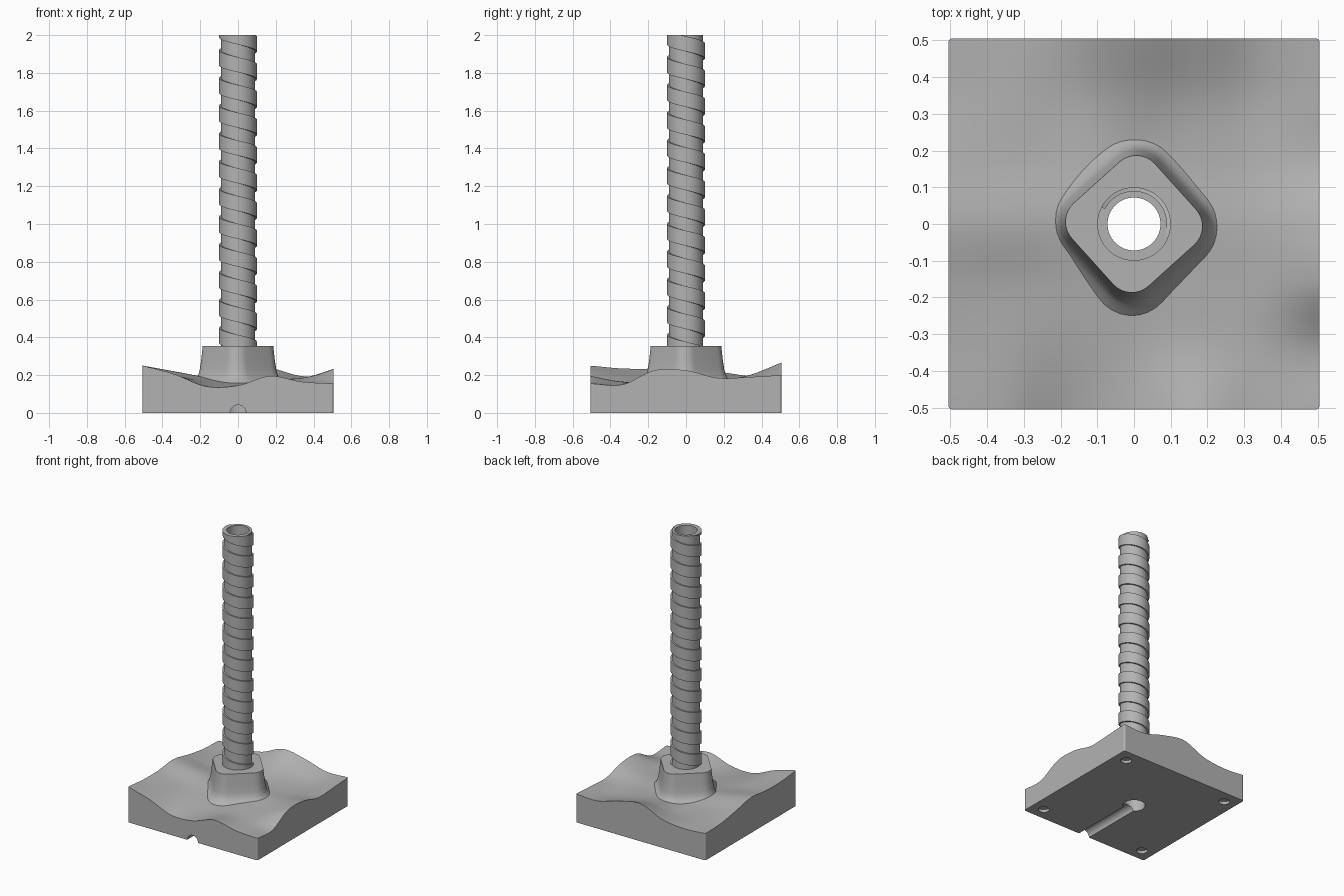
import bpy, bmesh, math
from math import pi, cos, sin

if "Cube" in bpy.data.objects:
    bpy.data.objects.remove(bpy.data.objects["Cube"], do_unlink=True)

HALF, BORE, TUBE_R, RIDGE_R, TOP = 0.505, 0.072, 0.09, 0.1, 2.0
SHOULDER = 0.355
PITCH = 0.147

grey = bpy.data.materials.new("plain grey")
grey.use_nodes = True
grey.diffuse_color = (0.45, 0.45, 0.45, 1)
grey.node_tree.nodes["Principled BSDF"].inputs["Base Color"].default_value = grey.diffuse_color


def finish(bm, name, material=True):
    bmesh.ops.recalc_face_normals(bm, faces=bm.faces)
    mesh = bpy.data.meshes.new(name)
    bm.to_mesh(mesh)
    bm.free()
    obj = bpy.data.objects.new(name, mesh)
    bpy.context.collection.objects.link(obj)
    if material:
        mesh.materials.append(grey)
    return obj


def smooth(obj):
    bpy.ops.object.select_all(action='DESELECT')
    obj.select_set(True)
    bpy.context.view_layer.objects.active = obj
    bpy.ops.object.shade_smooth_by_angle(angle=math.radians(35))


def loft(bm, rings, closed_path=False):
    """Skin a list of closed rings of points; returns rings of vertices."""
    vs = [[bm.verts.new(p) for p in ring] for ring in rings]
    n = len(vs[0])
    pairs = list(zip(vs, vs[1:])) + ([(vs[-1], vs[0])] if closed_path else [])
    for a, b in pairs:
        for i in range(n):
            j = (i + 1) % n
            bm.faces.new((a[i], a[j], b[j], b[i]))
    return vs


def cutter(name, radius, depth, location, lying=False):
    bm = bmesh.new()
    bmesh.ops.create_cone(bm, cap_ends=True, segments=64, radius1=radius,
                          radius2=radius, depth=depth)
    obj = finish(bm, name, material=False)
    obj.location = location
    if lying:
        obj.rotation_euler.x = pi / 2
    obj.hide_render = True
    obj.hide_viewport = True
    obj.display_type = 'WIRE'
    return obj


def cut(obj, tool):
    mod = obj.modifiers.new(tool.name, 'BOOLEAN')
    mod.operation = 'DIFFERENCE'
    mod.solver = 'EXACT'
    mod.object = tool


# Rolling ground heights in hundredths, front row first, left to right
HEIGHTS = [
    [25, 20.5, 14, 14.5, 19.5, 16.5, 15.5],
    [23.5, 20, 16, 15, 16.5, 16, 15],
    [23.5, 20, 17.5, 16.5, 17, 17.5, 22.5],
    [25, 22, 19, 18, 18, 18.5, 22.5],
    [22, 19, 17, 17, 17.5, 17, 18.5],
    [19.5, 18, 17, 20, 19, 17, 19],
    [19, 18, 20, 26.5, 24, 19.5, 20],
]


def spline(values, t):
    """Catmull-Rom through evenly spaced values, t from 0 to 1."""
    t = min(max(t, 0), 1) * (len(values) - 1)
    i = min(int(t), len(values) - 2)
    f = t - i
    b, c = values[i], values[i + 1]
    a = values[i - 1] if i else 2 * b - c
    d = values[i + 2] if i + 2 < len(values) else 2 * c - b
    return b + f / 2 * (c - a + f * (2 * a - 5 * b + 4 * c - d + f * (3 * (b - c) + d - a)))


def ground(x, y):
    u, v = (x / HALF + 1) / 2, (y / HALF + 1) / 2
    return spline([spline(row, u) for row in HEIGHTS], v) / 100


# Square base with rolling top
bm = bmesh.new()
bmesh.ops.create_grid(bm, x_segments=60, y_segments=60, size=HALF)
rim = [e for e in bm.edges if e.is_boundary]
walls = bmesh.ops.extrude_edge_only(bm, edges=rim)["geom"]
low = {g for g in walls if isinstance(g, bmesh.types.BMVert)}
for v in bm.verts:
    v.co.z = 0 if v in low else ground(v.co.x, v.co.y)
bmesh.ops.contextual_create(bm, geom=[e for e in bm.edges if e.is_boundary])
corners = [e for e in bm.edges if all(abs(abs(c) - HALF) < 1e-4
           for v in e.verts for c in v.co.xy)]
bmesh.ops.bevel(bm, geom=corners, offset=0.01, segments=3, profile=0.5, affect='EDGES')
base = finish(bm, "ground_base")


# Tapered pedestal with rounded corners and a flared foot
def rounded_square(grow, z):
    radius, steps, turn = 0.068 + grow, 8, math.radians(42)
    pts = []
    for q in range(4):
        mid = turn + q * pi / 2 + pi / 4
        cx, cy = 0.084 * 2 ** 0.5 * cos(mid), 0.084 * 2 ** 0.5 * sin(mid)
        for k in range(steps + 1):
            a = mid - pi / 4 + k / steps * pi / 2
            pts.append((cx + radius * cos(a), cy + radius * sin(a), z))
    return pts


bm = bmesh.new()
flare = [(0.07, 0.15), (0.05, 0.17), (0.034, 0.185), (0.023, 0.203), (0.016, 0.23),
         (0.009, 0.275), (0, SHOULDER)]
rings = loft(bm, [rounded_square(g, z) for g, z in flare])
bm.faces.new(rings[0])
bm.faces.new(rings[-1])
pedestal = finish(bm, "pedestal")

# Bore, cable groove to the front and four foot recesses
bore = cutter("bore_cutter", BORE, 1.0, (0, 0, 0.2))
groove = cutter("groove_cutter", 0.042, 0.7, (0, -0.35, 0), lying=True)
cut(base, bore)
cut(pedestal, bore)
cut(base, groove)
for sx in (-1, 1):
    for sy in (-1, 1):
        cut(base, cutter("foot_recess_cutter", 0.036, 0.04, (sx * 0.415, sy * 0.415, 0)))
smooth(base)
smooth(pedestal)

# Hollow upright tube
bm = bmesh.new()
section = [(BORE, SHOULDER), (TUBE_R, SHOULDER), (TUBE_R, TOP), (BORE, TOP)]
loft(bm, [[(r * cos(a), r * sin(a), z) for r, z in section]
          for a in (2 * pi * i / 64 for i in range(64))], closed_path=True)
smooth(finish(bm, "tube"))

# Raised ridge winding round the tube, trimmed flat at both ends
bm = bmesh.new()
PER_TURN, BAND = 64, 0.08
rings = []
for i in range(13 * PER_TURN):
    a = 2 * pi * i / PER_TURN
    mid = 1.88 + PITCH * 1.5 - PITCH * i / PER_TURN
    lo, hi = (min(max(mid + s * BAND / 2, SHOULDER), TOP) for s in (-1, 1))
    if hi - lo > 0.001:
        rings.append([(r * cos(a), r * sin(a), z) for r, z in
                      ((TUBE_R - 0.005, lo), (RIDGE_R, lo), (RIDGE_R, hi), (TUBE_R - 0.005, hi))])
ends = loft(bm, rings)
bm.faces.new(ends[0])
bm.faces.new(ends[-1])
smooth(finish(bm, "spiral_ridge"))
